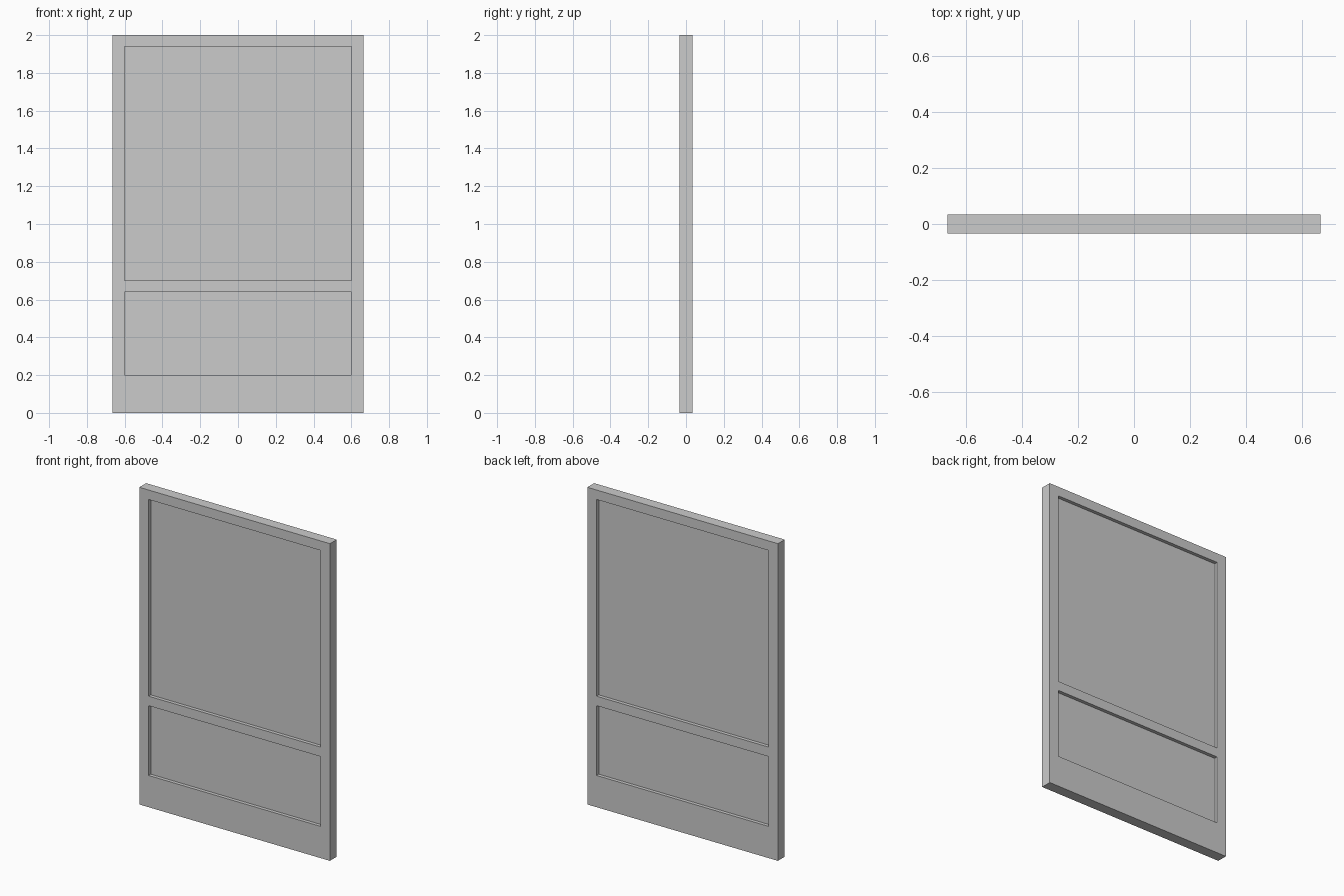
import bpy, bmesh

if "Cube" in bpy.data.objects:
    bpy.data.objects.remove(bpy.data.objects["Cube"])

W, T = 0.665, 0.034          # half width, half thickness of the frame
IN, PANEL_T = 0.60, 0.012    # half width of openings, half thickness of panels
XS = [-W, -IN, IN, W]
ZS = [0.0, 0.20, 0.64, 0.70, 1.94, 2.0]
OPENINGS = {(1, 1): "lower_panel", (1, 3): "upper_panel"}


def add_object(name, bm):
    bmesh.ops.recalc_face_normals(bm, faces=bm.faces)
    mesh = bpy.data.meshes.new(name)
    bm.to_mesh(mesh)
    bm.free()
    obj = bpy.data.objects.new(name, mesh)
    bpy.context.collection.objects.link(obj)
    return obj


# Frame: flat grid of rails and stiles with the openings skipped, then extruded
bm = bmesh.new()
verts = [[bm.verts.new((x, -T, z)) for z in ZS] for x in XS]
for i in range(len(XS) - 1):
    for k in range(len(ZS) - 1):
        if (i, k) not in OPENINGS:
            bm.faces.new((verts[i][k], verts[i + 1][k],
                          verts[i + 1][k + 1], verts[i][k + 1]))
front = bm.faces[:]
back = bmesh.ops.extrude_face_region(bm, geom=front, use_keep_orig=True)["geom"]
bmesh.ops.translate(bm, vec=(0, 2 * T, 0),
                    verts=[g for g in back if isinstance(g, bmesh.types.BMVert)])
add_object("door_frame", bm)

# Panels: thin slabs recessed on both sides, tucked slightly into the frame
TUCK = 0.005
for (i, k), name in OPENINGS.items():
    bm = bmesh.new()
    bmesh.ops.create_cube(bm, size=1)
    height = ZS[k + 1] - ZS[k]
    bmesh.ops.scale(bm, verts=bm.verts,
                    vec=(2 * (IN + TUCK), 2 * PANEL_T, height + 2 * TUCK))
    bmesh.ops.translate(bm, verts=bm.verts, vec=(0, 0, ZS[k] + height / 2))
    add_object(name, bm)
